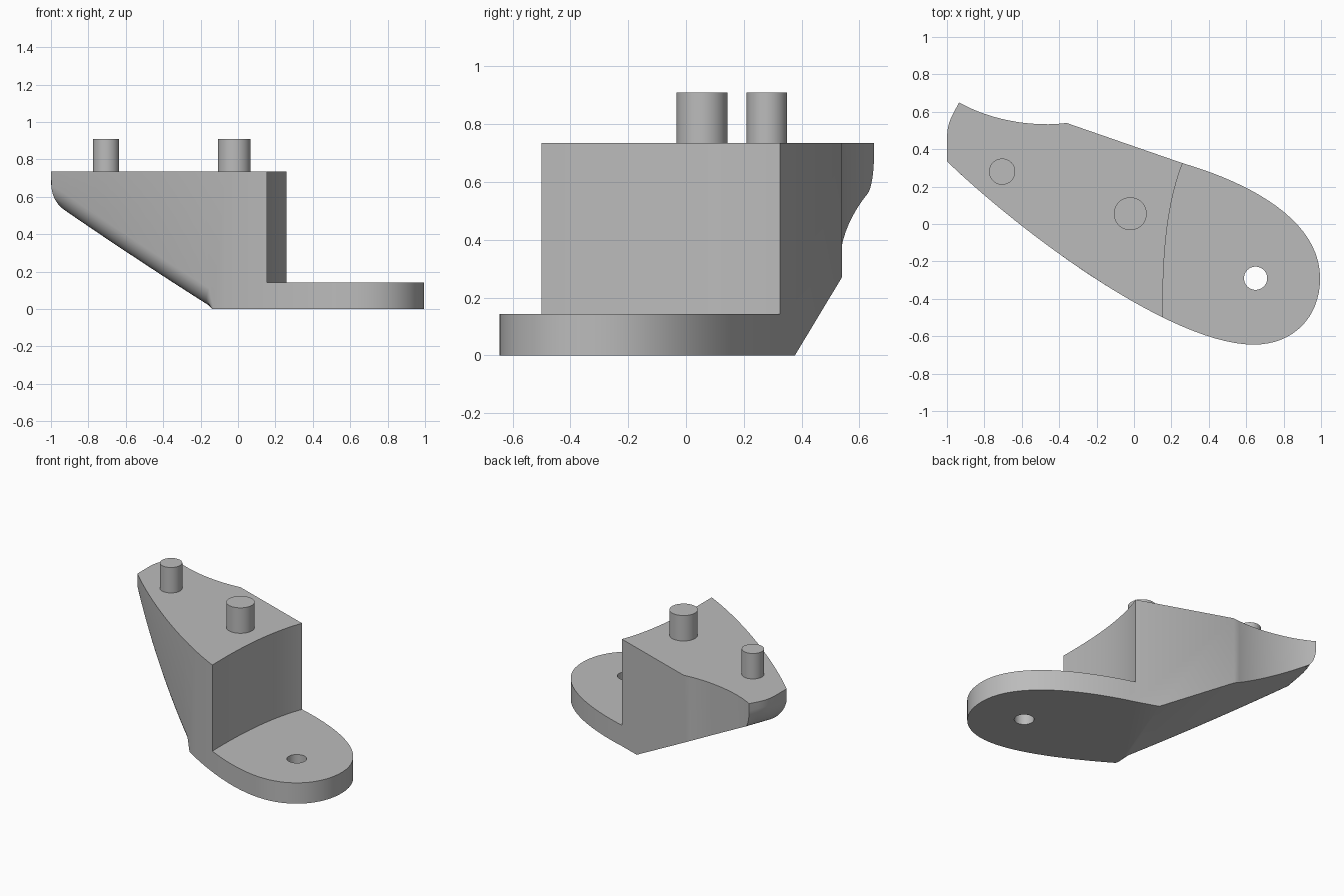
import bpy
import bmesh
from mathutils import Vector
from mathutils.geometry import interpolate_bezier

TOP, PLATE, PEG_TOP = 0.735, 0.143, 0.91

cube = bpy.data.objects.get("Cube")
if cube:
    bpy.data.objects.remove(cube, do_unlink=True)

grey = bpy.data.materials.new("plain grey")
grey.use_nodes = True
grey.diffuse_color = (0.5, 0.5, 0.5, 1)
grey.node_tree.nodes["Principled BSDF"].inputs["Base Color"].default_value = (0.5, 0.5, 0.5, 1)


def bezier(a, b, c, d, n):
    """Points along a curve from a to d, leaving out d."""
    pts = interpolate_bezier(*[Vector((*p, 0)) for p in (a, b, c, d)], n + 1)
    return [(p.x, p.y) for p in pts[:-1]]


def prism(outline, z0, z1):
    bm = bmesh.new()
    base = bm.faces.new([bm.verts.new((x, y, z0)) for x, y in outline])
    top = bmesh.ops.extrude_face_region(bm, geom=[base])["geom"]
    bmesh.ops.translate(bm, vec=(0, 0, z1 - z0),
                        verts=[v for v in top if isinstance(v, bmesh.types.BMVert)])
    bmesh.ops.recalc_face_normals(bm, faces=bm.faces)
    return bm


def make_object(name, bm):
    mesh = bpy.data.meshes.new(name)
    bm.to_mesh(mesh)
    bm.free()
    mesh.materials.append(grey)
    obj = bpy.data.objects.new(name, mesh)
    bpy.context.collection.objects.link(obj)
    return obj


def select(obj):
    bpy.ops.object.select_all(action='DESELECT')
    obj.select_set(True)
    bpy.context.view_layer.objects.active = obj


def cylinder(name, x, y, r, z0, z1):
    bpy.ops.mesh.primitive_cylinder_add(vertices=48, radius=r, depth=z1 - z0,
                                        location=(x, y, (z0 + z1) / 2))
    obj = bpy.context.object
    obj.name = name
    obj.data.materials.append(grey)
    return obj


def cut(obj, cutter):
    cutter.hide_render = True
    mod = obj.modifiers.new("cut", 'BOOLEAN')
    mod.operation, mod.solver, mod.object = 'DIFFERENCE', 'EXACT', cutter
    select(obj)
    bpy.ops.object.modifier_apply(modifier=mod.name)
    bpy.data.objects.remove(cutter, do_unlink=True)


# Plan outline: front side, round nose, back side, hollow back, left end
tail, nose_low, nose = (-1, 0.335), (0.64, -0.645), (0.995, -0.29)
step_back, hollow, tip = (0.26, 0.325), (-0.36, 0.54), (-0.935, 0.65)
outline = (bezier(tail, (-0.6, -0.05), (0.2, -0.645), nose_low, 28)
           + bezier(nose_low, (0.85, -0.645), (0.995, -0.5), nose, 16)
           + bezier(nose, (0.995, 0.02), (0.62, 0.22), step_back, 20)
           + [step_back]
           + bezier(hollow, (-0.55, 0.515), (-0.78, 0.56), tip, 12)
           + bezier(tip, (-0.965, 0.59), (-1, 0.55), (-1, 0.46), 6)
           + [(-1, 0.46)])
outline = list(dict.fromkeys(outline))
bm = prism(outline, 0, TOP)

# Sloping underside
slope = Vector((-0.508, 0.195, -1)).normalized()
cut_geom = bmesh.ops.bisect_plane(bm, geom=bm.verts[:] + bm.edges[:] + bm.faces[:], dist=1e-5,
                                  plane_co=(0.11, 0.375, 0), plane_no=slope,
                                  clear_outer=True)["geom_cut"]
rim = [e for e in bm.edges if e.is_boundary]
bmesh.ops.holes_fill(bm, edges=rim, sides=0)
bmesh.ops.recalc_face_normals(bm, faces=bm.faces)

# Round the underside along the front and the left end
under = max(bm.faces, key=lambda f: f.normal.dot(slope))
rounded = []
for e in under.edges:
    wall = next(f for f in e.link_faces if f != under)
    n = wall.normal
    if abs(n.z) < 0.1 and (n.y < -0.1 or n.x < -0.7):
        rounded.append(e)
bmesh.ops.bevel(bm, geom=rounded, offset=0.1, offset_type='OFFSET', segments=8,
                profile=0.5, affect='EDGES', clamp_overlap=False)
body = make_object("bracket_body", bm)

# Step down to the thin plate, with a curved wall
wall_top, wall_low = (0.262, 0.33), (0.155, -0.515)
step = ([(0.3, 0.43)] + bezier(wall_top, (0.17, 0.1), (0.15, -0.2), wall_low, 20)
        + [wall_low, (0.15, -0.9), (1.2, -0.9), (1.2, 0.43)])
cut(body, make_object("step_cutter", prism(step, PLATE, 1)))
cut(body, cylinder("hole_cutter", 0.65, -0.29, 0.062, -0.2, 0.4))

# Two pegs on top
small = cylinder("small_peg", -0.705, 0.28, 0.07, TOP - 0.02, PEG_TOP)
large = cylinder("large_peg", -0.02, 0.055, 0.088, TOP - 0.02, PEG_TOP)

for obj in (body, small, large):
    select(obj)
    bpy.ops.object.shade_smooth_by_angle(angle=0.5)
